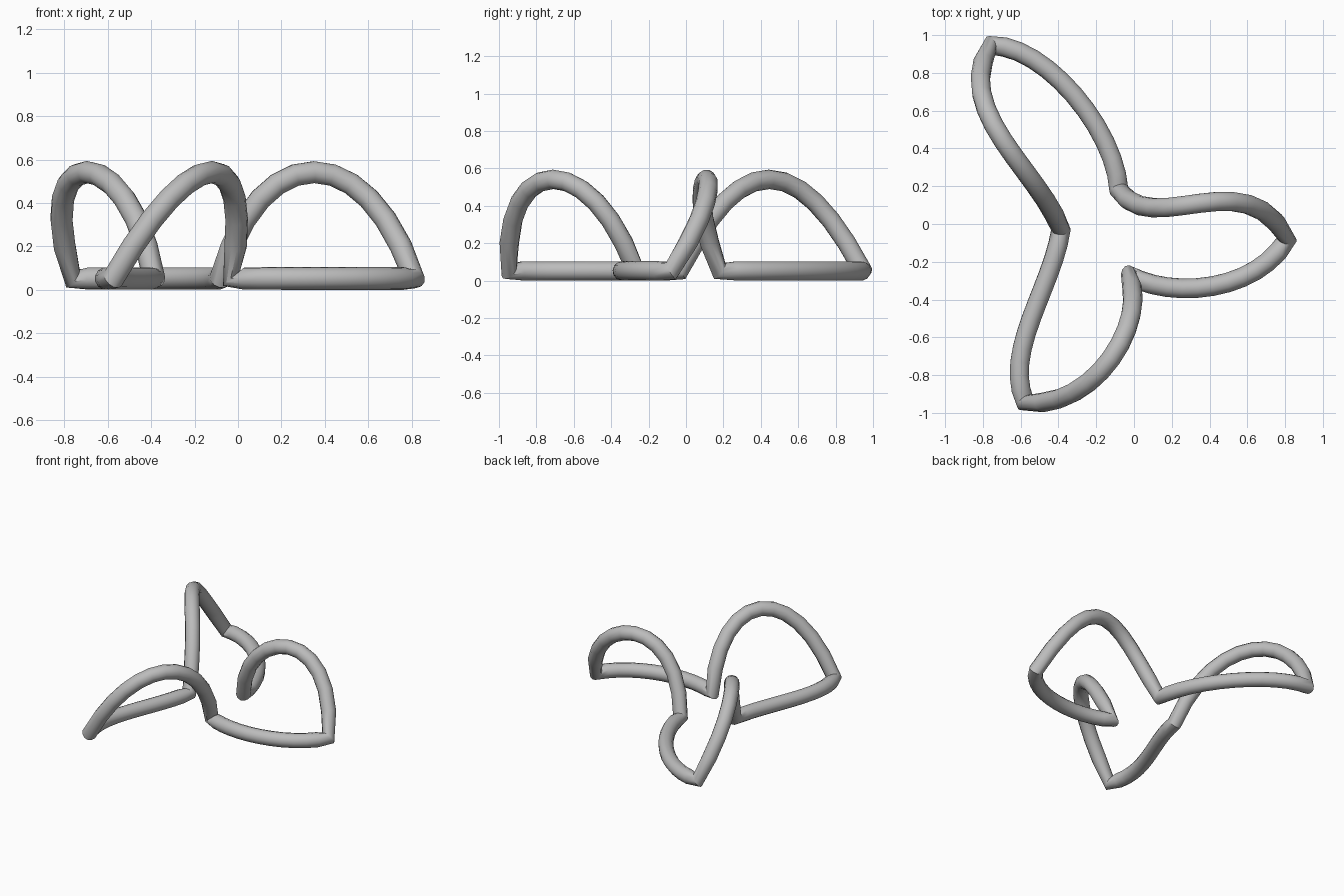
import bpy
from mathutils import Vector

if "Cube" in bpy.data.objects:
    bpy.data.objects.remove(bpy.data.objects["Cube"])

Z, TOP = 0.062, 0.715   # rail height and height of the arch handles
R = 0.052               # tube radius

# corners, in loop order: inner, outer tip, inner, ...
corners = [(-.08, .18), (-.76, .945), (-.387, -.03), (-.575, -.945), (-.03, -.27), (.81, -.08)]
# two handles per span; even spans lie flat, odd spans arch upwards
handles = [((-.1, .5), (-.47, .95)), ((-.97, .6), (-.5, .28)),
           ((-.43, -.33), (-.70, -.68)), ((-.2, -.986), (.08, -.504)),
           ((.2, -.4), (.65, -.36)), ((.59, .35), (.1, -.09))]

# one closed curve with sharp corners
curve = bpy.data.curves.new("looped_tube", 'CURVE')
curve.dimensions = '3D'
curve.resolution_u = 12
curve.bevel_depth = R
curve.bevel_resolution = 4
spline = curve.splines.new('BEZIER')
spline.bezier_points.add(5)
spline.use_cyclic_u = True
for i, p in enumerate(spline.bezier_points):
    p.handle_left_type = p.handle_right_type = 'FREE'
    p.co = Vector((*corners[i], Z))
    p.handle_right = Vector((*handles[i][0], TOP if i % 2 else Z))
    p.handle_left = Vector((*handles[i - 1][1], Z if i % 2 else TOP))

tube = bpy.data.objects.new("looped_tube", curve)
bpy.context.collection.objects.link(tube)
bpy.context.view_layer.objects.active = tube
tube.select_set(True)
bpy.ops.object.convert(target='MESH')
tube = bpy.context.object

# rest on the ground
low = min(v.co.z for v in tube.data.vertices)
for v in tube.data.vertices:
    v.co.z -= low

mat = bpy.data.materials.new("plain_grey")
mat.diffuse_color = (.5, .5, .5, 1)
mat.use_nodes = True
mat.node_tree.nodes["Principled BSDF"].inputs["Base Color"].default_value = mat.diffuse_color
tube.data.materials.clear()
tube.data.materials.append(mat)
bpy.ops.object.shade_smooth_by_angle(angle=0.6)
